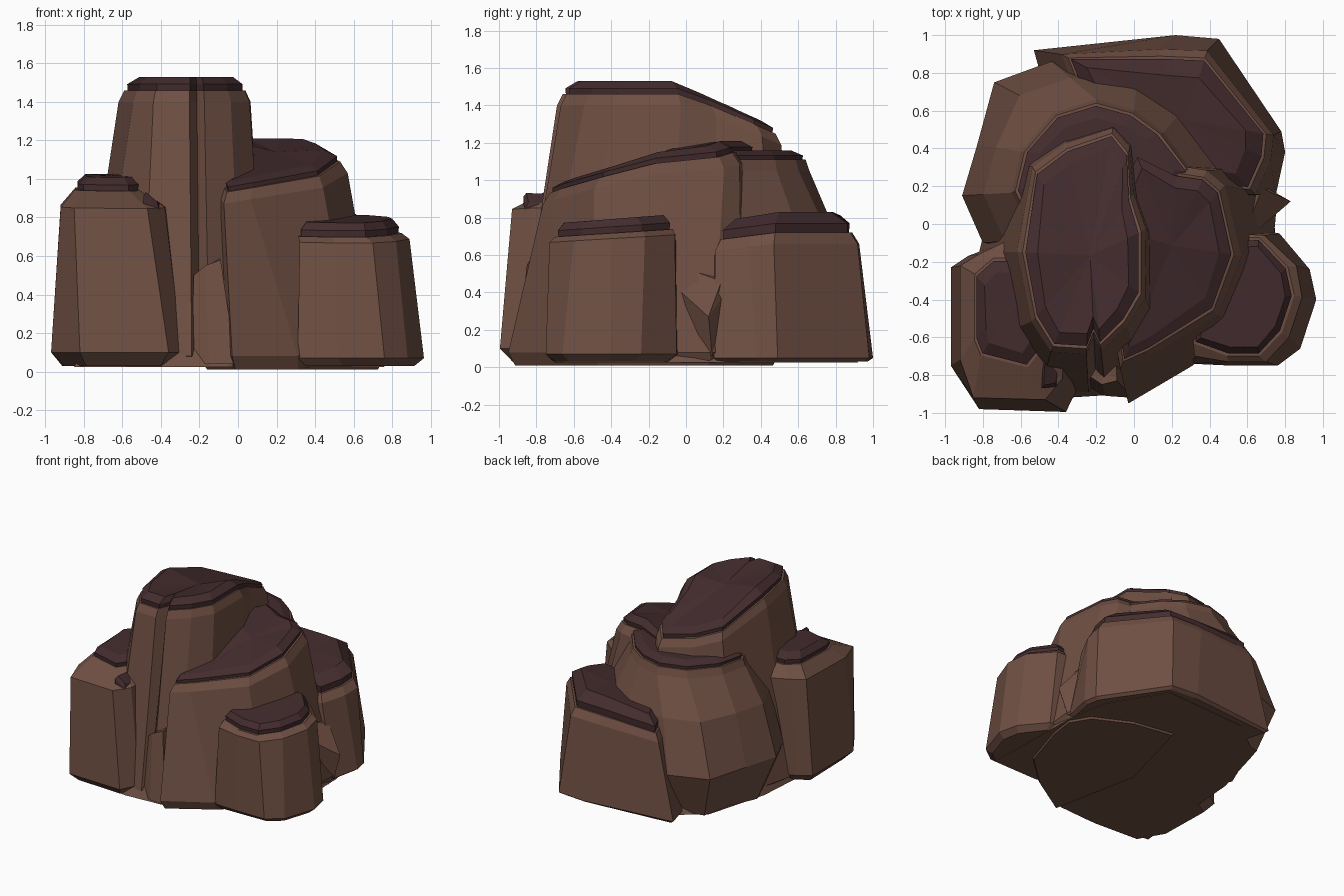
import bpy, bmesh, math


def material(name, rgb):
    m = bpy.data.materials.new(name)
    m.diffuse_color = (*rgb, 1)
    return m


BROWN = material("brown_rock", (0.160, 0.079, 0.056))
DARK = material("dark_cap", (0.057, 0.025, 0.027))


def centre(pts):
    return sum(p[0] for p in pts) / len(pts), sum(p[1] for p in pts) / len(pts)


def offset(pts, d):
    # push an outline out from (or in towards) its centre
    cx, cy = centre(pts)
    out = []
    for x, y in pts:
        r = math.hypot(x - cx, y - cy)
        out.append((x + d * (x - cx) / r, y + d * (y - cy) / r))
    return out


def loft(name, rings, mat):
    # rings: lists of (x, y, z), bottom to top, closed by fans at both ends
    bm = bmesh.new()
    vs = [[bm.verts.new(p) for p in ring] for ring in rings]
    n = len(vs[0])
    for a, b in zip(vs, vs[1:]):
        for i in range(n):
            j = (i + 1) % n
            bm.faces.new((a[i], a[j], b[j], b[i]))
    for ring in (vs[0], vs[-1]):
        c = bm.verts.new([sum(v.co[k] for v in ring) / n for k in range(3)])
        for i in range(n):
            bm.faces.new((ring[i], ring[(i + 1) % n], c))
    bmesh.ops.recalc_face_normals(bm, faces=bm.faces)
    me = bpy.data.meshes.new(name)
    bm.to_mesh(me)
    bm.free()
    me.materials.append(mat)
    ob = bpy.data.objects.new(name, me)
    bpy.context.collection.objects.link(ob)
    return ob


def pillar(name, cap, base, zf, zb=0.08, z0=0.03, under=0.08, crown=0.07,
           lip=0.06, drop=0.06, rim=None, bulge=0, inset=0.06):
    # rock pillar with a chamfered rim and a dark slab on top
    def at(pts, dz):
        return [(x, y, zf(u, v) + dz) for (x, y), (u, v) in zip(pts, cap)]
    low = [(x, y, zb) for x, y in base]
    high = at(rim or offset(cap, lip), -drop)
    rings = [[(x, y, z0) for x, y in offset(base, -under)], low]
    if bulge:   # extra ring that makes the wall convex
        rings.append([(a[0] + (b[0] - a[0]) * (0.6 - bulge), a[1] + (b[1] - a[1]) * (0.6 - bulge),
                       a[2] + (b[2] - a[2]) * 0.6) for a, b in zip(low, high)])
    loft(name, rings + [high, at(offset(cap, 0.02), 0)], BROWN)
    loft(name + "_cap", [at(cap, -0.03), at(offset(cap, 0.005), crown * 0.45),
                         at(offset(cap, -inset), crown)], DARK)


# tallest pillar, with a cleft in its front
pillar("tall_pillar",
       [(-0.42, -0.63), (-0.25, -0.64), (-0.215, -0.55), (-0.18, -0.62), (-0.06, -0.50),
        (0.02, -0.36), (0.02, -0.05), (-0.03, 0.12), (-0.04, 0.36), (-0.12, 0.46),
        (-0.35, 0.38), (-0.51, 0.26), (-0.57, -0.15), (-0.51, -0.48)],
       [(-0.50, -0.88), (-0.24, -0.89), (-0.20, -0.84), (-0.15, -0.89), (0.02, -0.80),
        (0.15, -0.60), (0.15, -0.10), (0.12, 0.15), (0.10, 0.50), (-0.12, 0.62),
        (-0.45, 0.60), (-0.70, 0.35), (-0.82, -0.15), (-0.75, -0.60)],
       lambda x, y: 1.46 - 0.44 * max(0, y + 0.02), crown=0.07, lip=0.05)

# wedge closing the lower part of the cleft
loft("cleft_wedge", [[(-0.24, -0.87, 0.04), (-0.15, -0.91, 0.04), (-0.01, -0.92, 0.04), (-0.05, -0.6, 0.04)],
                     [(-0.23, -0.81, 0.50), (-0.17, -0.85, 0.55), (-0.09, -0.83, 0.58), (-0.10, -0.6, 0.6)]], BROWN)

# sloping pillar on the right
pillar("right_pillar",
       [(-0.05, -0.71), (0.08, -0.65), (0.41, -0.44), (0.51, -0.16), (0.44, 0.16),
        (0.36, 0.23), (0.22, 0.25), (0.02, 0.35), (-0.15, 0.0)],
       [(-0.03, -0.95), (0.31, -0.75), (0.60, -0.50), (0.74, -0.07), (0.76, 0.14),
        (0.66, 0.30), (0.35, 0.45), (0.00, 0.50), (-0.20, -0.20)],
       lambda x, y: 1.15 - 0.37 * max(0, -0.12 - y) - 0.28 * max(0, x - 0.35),
       zb=0.08, z0=0.01, crown=0.06, under=0.04)

# rounded pillar at the back left, widest above the ground
pillar("back_left_pillar",
       [(-0.50, -0.05), (0.20, 0.00), (0.27, 0.28), (0.12, 0.47), (-0.02, 0.57),
        (-0.20, 0.62), (-0.40, 0.56), (-0.56, 0.38), (-0.61, 0.18)],
       [(-0.80, -0.10), (0.20, -0.20), (0.55, 0.30), (0.30, 0.65), (0.02, 0.82),
        (-0.44, 0.86), (-0.74, 0.75), (-0.83, 0.42), (-0.91, 0.15)],
       lambda x, y: 1.11, zb=0.38, under=0.14, crown=0.05, lip=0.04, bulge=0.17)

# low wide ledge at the back right, dipping towards the middle
pillar("back_ledge",
       [(0.25, 0.22), (0.60, 0.20), (0.67, 0.36), (0.68, 0.48), (0.37, 0.86),
        (0.15, 0.87), (-0.33, 0.87), (-0.20, 0.55)],
       [(0.25, 0.10), (0.75, 0.15), (0.80, 0.38), (0.78, 0.49), (0.45, 0.98),
        (0.22, 1.00), (-0.53, 0.92), (-0.40, 0.45)],
       lambda x, y: 0.72 - 0.13 * max(0, 0.48 - y) - 0.06 * max(0, -x),
       zb=0.05, crown=0.11, lip=0.06, under=0.03, inset=0.09)

# front left block
pillar("front_left_block",
       [(-0.80, -0.68), (-0.57, -0.74), (-0.50, -0.65), (-0.48, -0.40), (-0.60, -0.20),
        (-0.74, -0.20), (-0.83, -0.28), (-0.83, -0.60)],
       [(-0.82, -0.98), (-0.36, -0.995), (-0.29, -0.85), (-0.30, -0.40), (-0.50, -0.02),
        (-0.88, -0.17), (-0.97, -0.23), (-0.97, -0.75)],
       lambda x, y: 0.95 + 0.06 * (y + 0.5) - 0.06 * max(0, y + 0.4),
       zb=0.10, drop=0.09, crown=0.07,
       rim=[(-0.85, -0.92), (-0.47, -0.93), (-0.38, -0.82), (-0.35, -0.40), (-0.55, -0.03),
            (-0.82, -0.16), (-0.92, -0.22), (-0.92, -0.72)])

# low front right block
pillar("front_right_block",
       [(0.33, -0.62), (0.50, -0.68), (0.66, -0.68), (0.77, -0.56), (0.83, -0.38),
        (0.80, -0.24), (0.66, -0.09), (0.38, -0.10)],
       [(0.31, -0.74), (0.52, -0.75), (0.76, -0.75), (0.88, -0.66), (0.965, -0.40),
        (0.93, -0.24), (0.77, -0.05), (0.35, 0.02)],
       lambda x, y: 0.745 + 0.07 * y, zb=0.07, crown=0.075, drop=0.03, under=0.05, inset=0.03,
       rim=[(0.32, -0.70), (0.50, -0.73), (0.70, -0.73), (0.82, -0.60), (0.89, -0.39),
            (0.86, -0.22), (0.69, -0.06), (0.36, -0.04)])

# small dark chip on the shoulder beside the tall pillar
loft("shoulder_chip", [[(x, y, z - 0.05 * (x + 0.5) / 0.06) for x, y in offset(
    [(-0.49, -0.87), (-0.41, -0.86), (-0.39, -0.76), (-0.48, -0.72)], d)]
    for z, d in ((0.86, 0), (0.92, 0), (0.95, -0.02))], DARK)

# wedge of rock on the right side between the blocks
loft("side_wedge", [[(0.60, 0.00, 0.06), (0.76, 0.14, 0.06), (0.60, 0.28, 0.06)],
                    [(0.60, -0.08, 0.45), (0.83, 0.12, 0.27), (0.60, 0.25, 0.45)],
                    [(0.58, -0.06, 0.55), (0.68, 0.19, 0.46), (0.58, 0.22, 0.5)]], BROWN)

# core filling the underside
core = [(-0.85, -0.85), (-0.36, -0.92), (-0.05, -0.90), (0.33, -0.70), (0.76, -0.66), (0.74, 0.20),
        (0.68, 0.50), (0.42, 0.92), (-0.30, 0.88), (-0.64, 0.62), (-0.78, 0.12)]
loft("core", [[(x, y, 0.025) for x, y in core],
              [(x * 0.7, y * 0.7, 0.6) for x, y in core]], BROWN)
